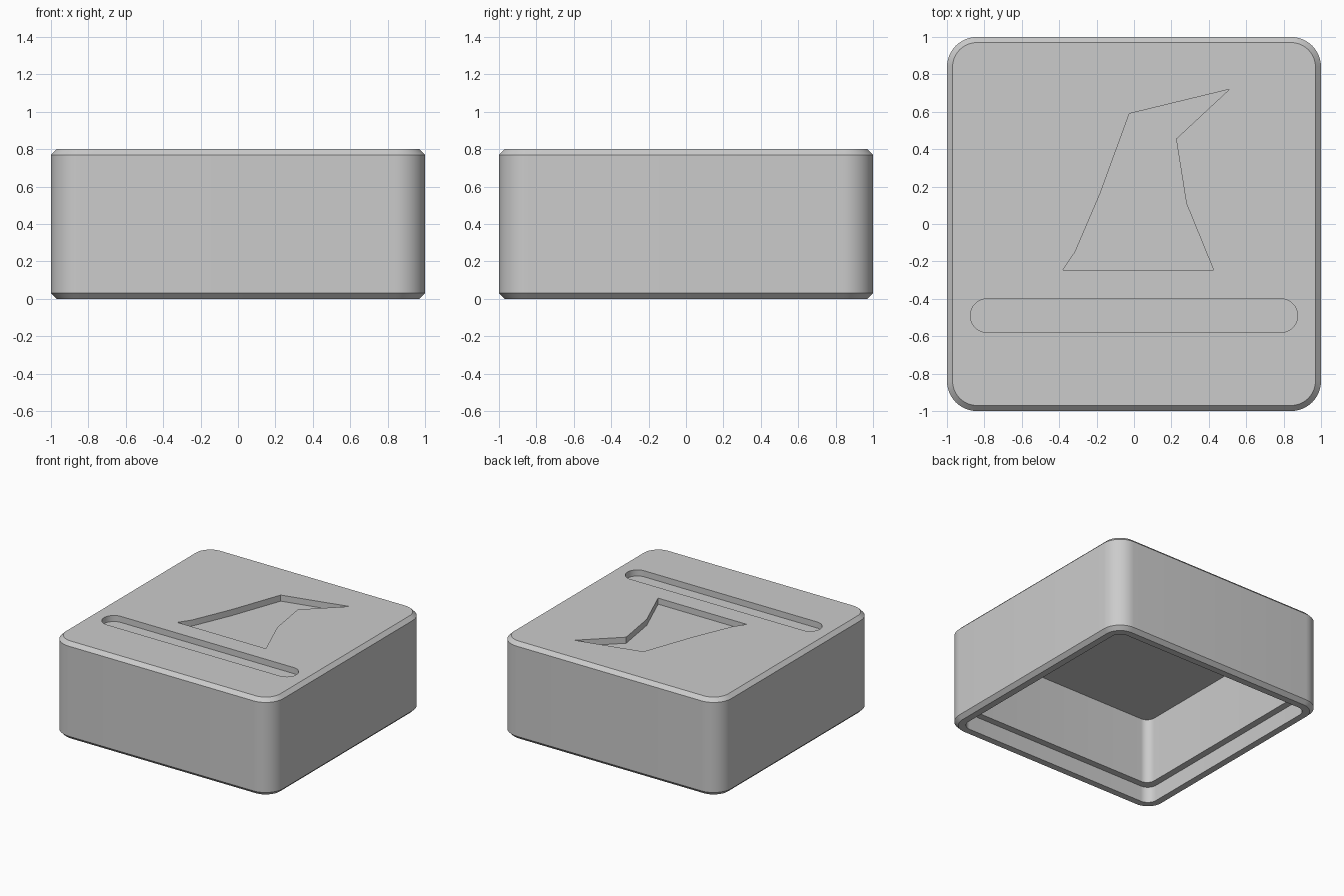
import bpy, bmesh, math

if "Cube" in bpy.data.objects:
    bpy.data.objects.remove(bpy.data.objects["Cube"])

gray = bpy.data.materials.new("light_gray")
gray.diffuse_color = (0.6, 0.6, 0.6, 1)
gray.use_nodes = True
gray.node_tree.nodes["Principled BSDF"].inputs["Base Color"].default_value = gray.diffuse_color


def rounded(hx, hy, r, cy=0.0, seg=12):
    """Outline of a rounded rectangle, counter-clockwise."""
    pts = []
    for q, (sx, sy) in enumerate([(1, 1), (-1, 1), (-1, -1), (1, -1)]):
        for i in range(seg + 1):
            a = math.pi / 2 * (q + i / seg)
            pts.append((sx * (hx - r) + r * math.cos(a),
                        cy + sy * (hy - r) + r * math.sin(a)))
    return pts


def loft(name, rings):
    """Closed solid through (outline, z) rings, capped at both ends."""
    bm = bmesh.new()
    loops = [[bm.verts.new((x, y, z)) for x, y in pts] for pts, z in rings]
    n = len(loops[0])
    for a, b in zip(loops, loops[1:]):
        for i in range(n):
            j = (i + 1) % n
            bm.faces.new((a[i], a[j], b[j], b[i]))
    bm.faces.new(loops[0])
    bm.faces.new(loops[-1])
    bmesh.ops.recalc_face_normals(bm, faces=bm.faces)
    me = bpy.data.meshes.new(name)
    bm.to_mesh(me)
    bm.free()
    me.materials.append(gray)
    ob = bpy.data.objects.new(name, me)
    bpy.context.collection.objects.link(ob)
    return ob


# Hollow box: cavity ceiling, stepped opening, chamfered rim, walls, top
outer = rounded(1.0, 1.0, 0.16)
inset = rounded(0.97, 0.97, 0.13)
lip = rounded(0.915, 0.915, 0.08)
cavity = rounded(0.86, 0.86, 0.07)
box = loft("hollow_box", [
    (cavity, 0.67), (cavity, 0.13), (lip, 0.13), (lip, 0.0),
    (inset, 0.0), (outer, 0.03), (outer, 0.77), (inset, 0.8)])

# Shallow recesses in the top: a long slot and a bent pointed hat shape
slot = rounded(0.875, 0.09, 0.0899, cy=-0.49)
hat = [(-0.38, -0.245), (0.425, -0.245), (0.28, 0.11), (0.225, 0.455),
       (0.51, 0.72), (-0.025, 0.59), (-0.18, 0.165), (-0.315, -0.15)]
for name, pts in (("slot_cutter", slot), ("hat_cutter", hat)):
    cutter = loft(name, [(pts, 0.75), (pts, 0.9)])
    cutter.hide_render = True
    mod = box.modifiers.new(name, "BOOLEAN")
    mod.operation = "DIFFERENCE"
    mod.solver = "EXACT"
    mod.object = cutter
    bpy.context.view_layer.objects.active = box
    bpy.ops.object.modifier_apply(modifier=mod.name)
    bpy.data.objects.remove(cutter)

bpy.ops.object.select_all(action="DESELECT")
box.select_set(True)
bpy.context.view_layer.objects.active = box
bpy.ops.object.shade_smooth_by_angle(angle=math.radians(30))
